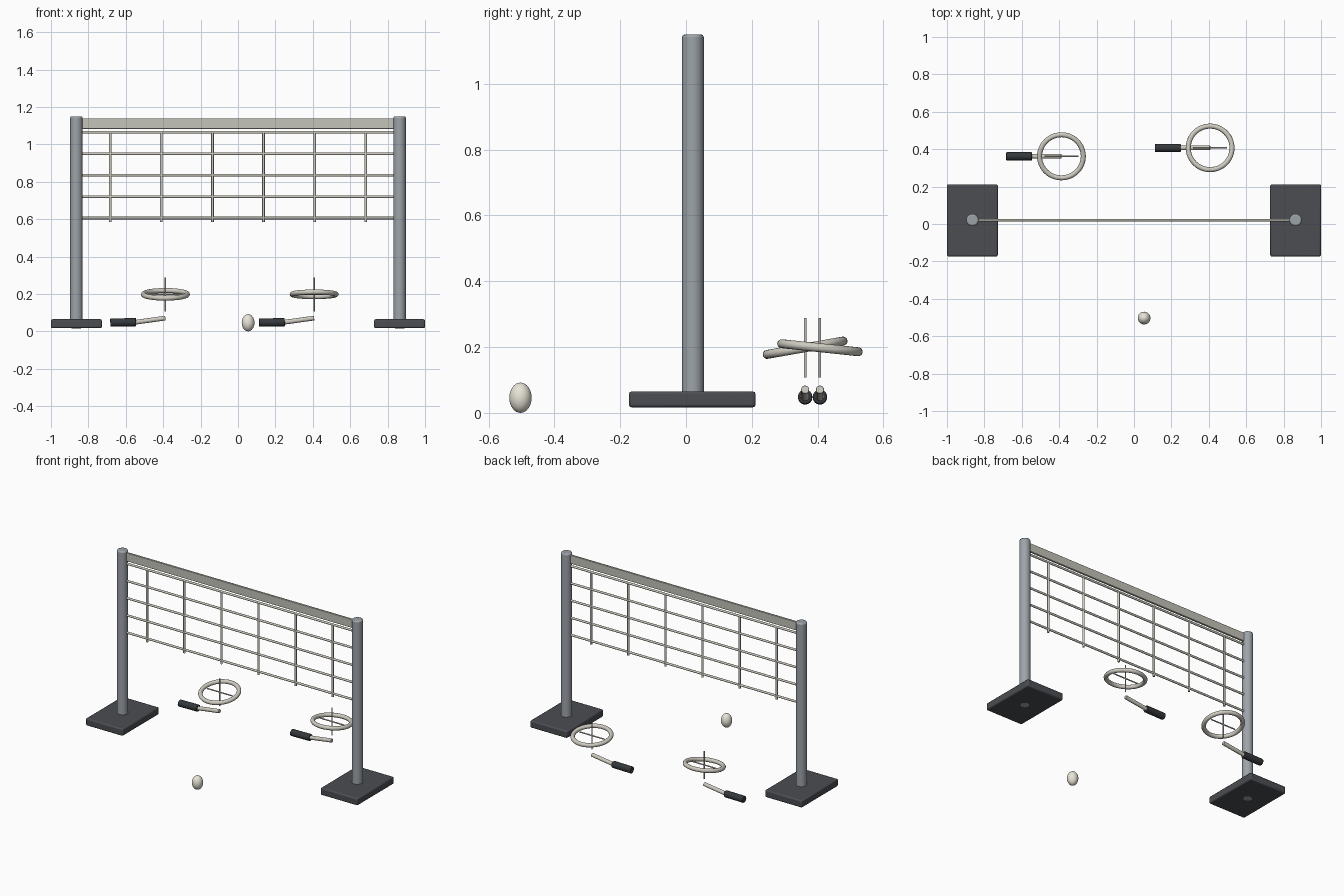
import bpy, math
from mathutils import Vector

if "Cube" in bpy.data.objects:
    bpy.data.objects.remove(bpy.data.objects["Cube"])


def material(name, rgb):
    m = bpy.data.materials.new(name)
    m.diffuse_color = (*rgb, 1)
    m.use_nodes = True
    m.node_tree.nodes["Principled BSDF"].inputs["Base Color"].default_value = m.diffuse_color
    return m


STEEL = material("post_grey", (0.34, 0.37, 0.40))
DARK = material("base_dark", (0.07, 0.075, 0.085))
TAPE = material("tape_grey", (0.55, 0.55, 0.49))
CORD = material("cord_cream", (0.62, 0.60, 0.53))
GRIP = material("grip_dark", (0.035, 0.04, 0.045))
BALL = material("ball_cream", (0.80, 0.77, 0.68))


def finish(name, mat, bevel=0.0):
    o = bpy.context.object
    o.name = name
    o.data.materials.append(mat)
    if bevel:
        b = o.modifiers.new("bevel", "BEVEL")
        b.width, b.segments, b.limit_method = bevel, 2, "ANGLE"
    bpy.ops.object.shade_smooth_by_angle(angle=math.radians(35))
    return o


def box(name, loc, size, mat, bevel=0.0):
    bpy.ops.mesh.primitive_cube_add(size=1, location=loc)
    bpy.context.object.scale = size
    bpy.ops.object.transform_apply(location=False, rotation=False, scale=True)
    return finish(name, mat, bevel)


def rod(name, a, b, r, mat, sides=12, bevel=0.0):
    a, b = Vector(a), Vector(b)
    bpy.ops.mesh.primitive_cylinder_add(
        vertices=sides, radius=r, depth=(b - a).length, location=(a + b) / 2,
        rotation=(b - a).to_track_quat("Z", "Y").to_euler())
    return finish(name, mat, bevel)


NET_Y = 0.021
POST_X = 0.864

# Posts on flat bases
for side, s in (("left", -1), ("right", 1)):
    box(f"{side}_base", (s * POST_X, 0.019, 0.041), (0.272, 0.385, 0.048), DARK, 0.008)
    rod(f"{side}_post", (s * POST_X, NET_Y, 0.0165), (s * POST_X, NET_Y, 1.15),
        0.033, STEEL, 32, 0.008)

# Net: top tape, horizontal and vertical cords
box("net_tape", (0, NET_Y, 1.111), (1.68, 0.014, 0.056), TAPE, 0.002)
for i in range(5):
    z = 0.606 + i * 0.1145
    rod(f"net_horizontal_{i}", (-0.84, NET_Y, z), (0.84, NET_Y, z), 0.007, CORD)
for i in range(6):
    x = (i - 2.5) * 0.273
    rod(f"net_vertical_{i}", (x, NET_Y, 0.584), (x, NET_Y, 1.066), 0.007, CORD)


# Rackets: tilted hoop, crossed strings, shaft and grip
def racket(name, x, y, tilt):
    z = 0.198
    bpy.ops.mesh.primitive_torus_add(
        major_radius=0.117, minor_radius=0.0135, major_segments=48, minor_segments=16,
        location=(x, y, z), rotation=(math.radians(tilt), 0, 0))
    finish(f"{name}_hoop", CORD)
    rod(f"{name}_string_across", (x - 0.091, y, z), (x + 0.091, y, z), 0.004, CORD)
    rod(f"{name}_string_upright", (x, y, z - 0.091), (x, y, z + 0.091), 0.004, CORD)
    rod(f"{name}_shaft", (x - 0.18, y, 0.046), (x, y, 0.071), 0.0125, CORD, 16, 0.002)
    rod(f"{name}_grip", (x - 0.295, y, 0.047), (x - 0.157, y, 0.049), 0.022, GRIP, 16, 0.003)


racket("left_racket", -0.388, 0.362, 10)
racket("right_racket", 0.407, 0.407, -6)

# Egg-shaped ball on the ground
bpy.ops.mesh.primitive_uv_sphere_add(segments=32, ring_count=16, radius=1,
                                     location=(0.054, -0.503, 0.046))
bpy.context.object.scale = (0.034, 0.034, 0.046)
bpy.ops.object.transform_apply(location=False, rotation=False, scale=True)
finish("ball", BALL)
